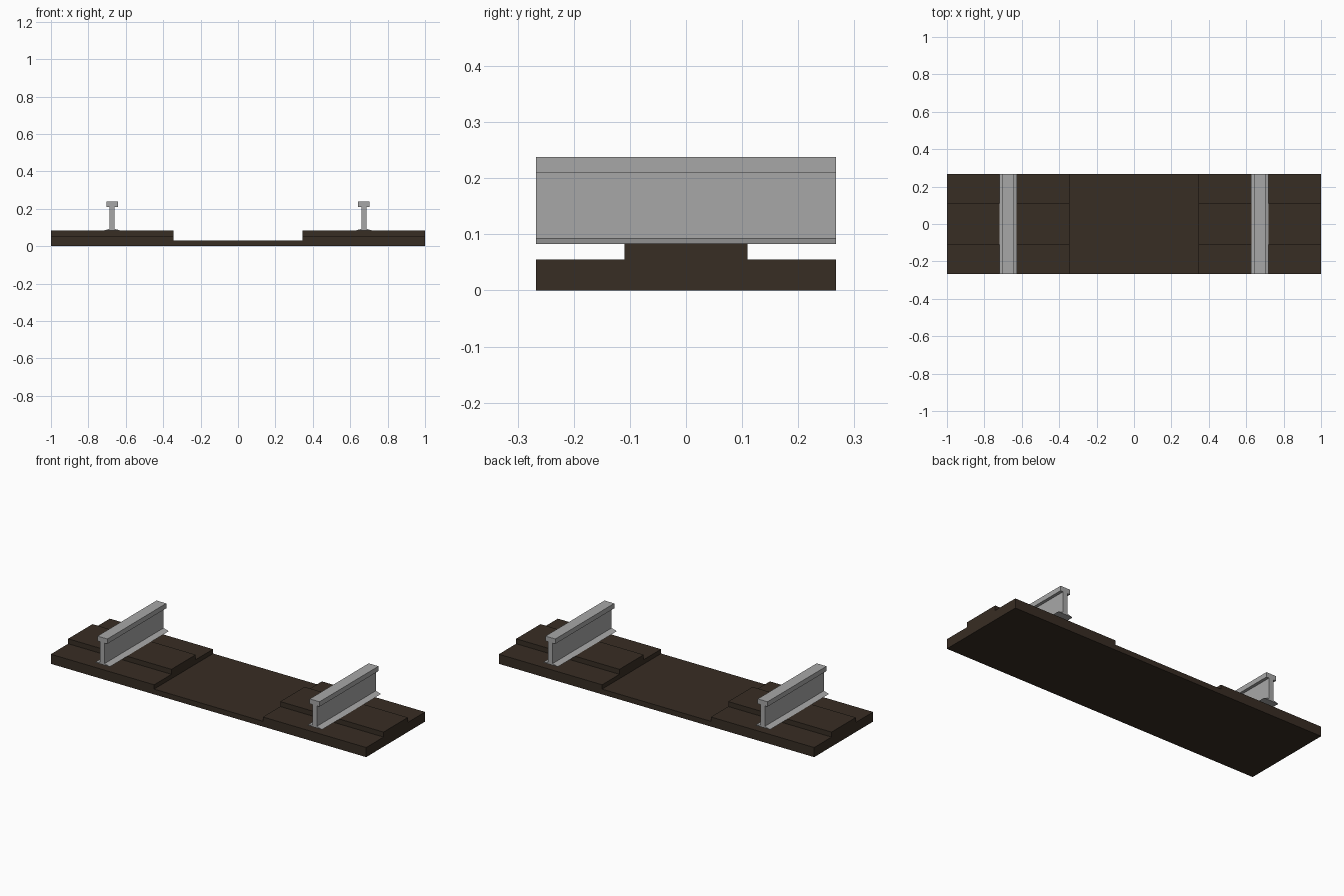
import bpy, bmesh

if "Cube" in bpy.data.objects:
    bpy.data.objects.remove(bpy.data.objects["Cube"])


def material(name, rgb):
    m = bpy.data.materials.new(name)
    m.diffuse_color = (*rgb, 1)
    m.use_nodes = True
    m.node_tree.nodes["Principled BSDF"].inputs["Base Color"].default_value = m.diffuse_color
    return m


brown = material("dark brown tie", (0.039, 0.026, 0.017))
grey = material("steel grey", (0.39, 0.39, 0.39))


def extrude(name, half, axis, start, end, mat):
    """Extrude a profile (right half, bottom to top, mirrored) along x or y."""
    profile = half + [(-u, z) for u, z in reversed(half)]
    bm = bmesh.new()
    verts = []
    for u, z in profile:
        verts.append(bm.verts.new((start, u, z) if axis == "x" else (u, start, z)))
    face = bm.faces.new(verts)
    ext = bmesh.ops.extrude_face_region(bm, geom=[face])["geom"]
    step = end - start
    bmesh.ops.translate(bm, verts=[v for v in ext if isinstance(v, bmesh.types.BMVert)],
                        vec=(step, 0, 0) if axis == "x" else (0, step, 0))
    bmesh.ops.recalc_face_normals(bm, faces=bm.faces)
    me = bpy.data.meshes.new(name)
    bm.to_mesh(me)
    bm.free()
    me.materials.append(mat)
    ob = bpy.data.objects.new(name, me)
    bpy.context.collection.objects.link(ob)
    return ob


W = 0.267        # half length of the track segment
INNER = 0.345    # inner edge of the tie shoulders
TOP = 0.0835     # top of the shoulders, where the rails sit
RAIL_X = 0.673

# Thin centre of the tie
extrude("tie_centre", [(W, 0), (W, 0.03)], "x", -INNER, INNER, brown)

shoulder = [(W, 0), (W, 0.055), (0.11, 0.055), (0.11, TOP)]
rail = [(0.047, TOP - 0.0004), (0.014, 0.0925), (0.014, 0.21), (0.031, 0.21), (0.031, 0.238)]

for side, s in (("left", -1), ("right", 1)):
    # Stepped shoulder of the tie
    extrude(side + "_tie_shoulder", shoulder, "x", s * INNER, s, brown)
    # Rail with sloped foot, thin web and square head
    ob = extrude(side + "_rail", rail, "y", -W, W, grey)
    ob.location.x = s * RAIL_X
